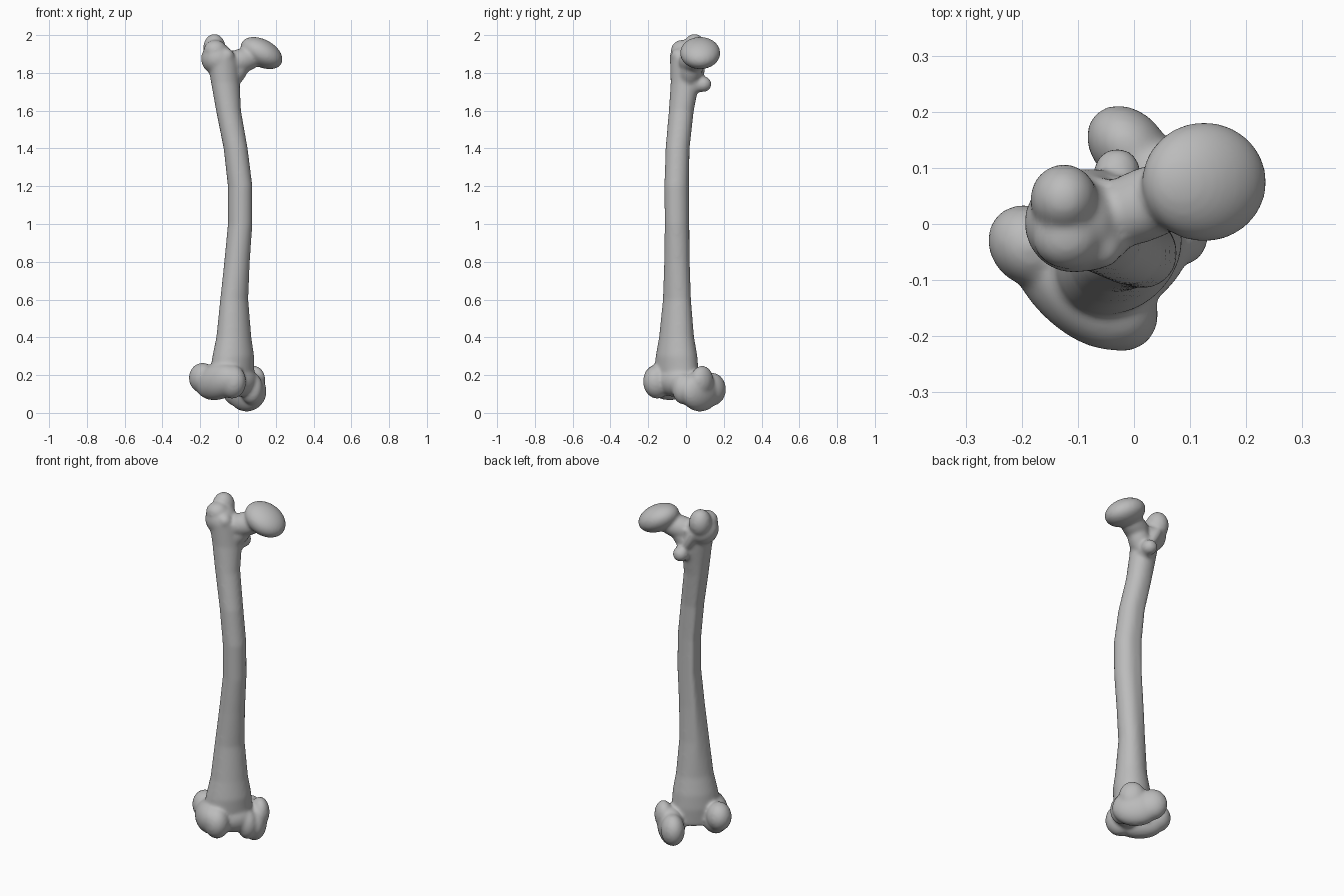
import bpy, bmesh, math
from mathutils import Vector, Matrix, Euler

cube = bpy.data.objects.get("Cube")
if cube:
    bpy.data.objects.remove(cube)

bm = bmesh.new()
# The knee end and the shaft are turned: "out" runs across, "back" runs rearward
TURN = math.radians(45)
OUT = Vector((math.cos(TURN), math.sin(TURN), 0))
BACK = Vector((-math.sin(TURN), math.cos(TURN), 0))


def ellipsoid(center, radii, rot=(0, 0, 0)):
    turn = Euler([math.radians(a) for a in rot]).to_matrix().to_4x4()
    matrix = Matrix.Translation(center) @ turn @ Matrix.Diagonal((*radii, 1))
    bmesh.ops.create_uvsphere(bm, u_segments=32, v_segments=20, radius=1, matrix=matrix)


def knee(out, back, z, radii, tilt=0):
    ellipsoid(OUT * out + BACK * back + Vector((0, 0, z)), radii, (tilt, 0, 45))


def loft(rings):
    for a, b in zip(rings, rings[1:]):
        for i in range(len(a)):
            j = (i + 1) % len(a)
            bm.faces.new((a[i], a[j], b[j], b[i]))
    bm.faces.new(rings[0][::-1])
    bm.faces.new(rings[-1])


# Shaft: height, centre x, centre y, half width across, half depth, rear ridge
stations = [
    (0.12, -0.03, -0.05, 0.13, 0.09, 0),
    (0.22, -0.03, -0.05, 0.13, 0.10, 0),
    (0.30, -0.025, -0.05, 0.12, 0.10, 0),
    (0.40, -0.022, -0.05, 0.10, 0.085, 0),
    (0.60, -0.02, -0.048, 0.08, 0.068, 0.008),
    (0.80, -0.005, -0.048, 0.069, 0.066, 0.014),
    (1.00, 0.012, -0.048, 0.063, 0.066, 0.018),
    (1.20, 0.012, -0.05, 0.063, 0.066, 0.018),
    (1.40, -0.012, -0.045, 0.063, 0.064, 0.014),
    (1.60, -0.05, -0.025, 0.067, 0.065, 0.008),
    (1.75, -0.067, -0.005, 0.08, 0.072, 0),
    (1.88, -0.08, 0.0, 0.09, 0.08, 0),
]
rings = []
for z, x, y, wide, deep, ridge in stations:
    ring = []
    for i in range(40):
        a = math.tau * i / 40
        rear = deep * math.sin(a) + ridge * max(0, math.sin(a)) ** 12
        ring.append(bm.verts.new(Vector((x, y, z)) + OUT * wide * math.cos(a) + BACK * rear))
    rings.append(ring)
loft(rings)

# Ball head and neck
ellipsoid((0.125, 0.075, 1.905), (0.12, 0.107, 0.073), (0, 28, 0))
ellipsoid((0.02, 0.035, 1.865), (0.13, 0.065, 0.064), (0, -14, 22))
ellipsoid((-0.02, 0.025, 1.80), (0.12, 0.06, 0.06), (0, -52, 20))

# Large outer knob, its rear crest and front shoulder
ellipsoid((-0.11, 0.0, 1.875), (0.085, 0.088, 0.085), (0, 0, 25))
ellipsoid((-0.125, 0.045, 1.93), (0.06, 0.062, 0.077))
ellipsoid((-0.12, -0.02, 1.92), (0.062, 0.06, 0.055))
ellipsoid((-0.06, -0.04, 1.89), (0.04, 0.04, 0.04))

# Small inner knob with the crest joining it to the large one
ellipsoid((-0.03, 0.09, 1.74), (0.043, 0.046, 0.042))
ellipsoid((-0.035, 0.05, 1.75), (0.045, 0.045, 0.06))
ellipsoid((-0.08, 0.065, 1.83), (0.03, 0.035, 0.12), (0, -30, 0))

# Inner and outer knee knobs, each with a rear lobe
knee(0.085, 0.02, 0.115, (0.072, 0.13, 0.108))
knee(0.09, 0.105, 0.125, (0.064, 0.082, 0.088))
knee(0.12, 0.0, 0.17, (0.05, 0.07, 0.08))
knee(-0.15, 0.0, 0.165, (0.08, 0.15, 0.095), -12)
knee(-0.16, 0.105, 0.185, (0.068, 0.078, 0.08))
knee(-0.13, -0.085, 0.165, (0.07, 0.08, 0.09))

# Grooved front surface between the knee knobs
knee(-0.04, -0.04, 0.17, (0.12, 0.085, 0.085))
knee(0.04, -0.06, 0.13, (0.055, 0.065, 0.085))

bmesh.ops.recalc_face_normals(bm, faces=bm.faces)
mesh = bpy.data.meshes.new("thigh_bone")
bm.to_mesh(mesh)
bm.free()
bone = bpy.data.objects.new("thigh_bone", mesh)
bpy.context.collection.objects.link(bone)

# Fuse the forms into one skin and soften the joins
fuse = bone.modifiers.new("Fuse", "REMESH")
fuse.mode = "VOXEL"
fuse.voxel_size = 0.008
fuse.use_smooth_shade = True
soften = bone.modifiers.new("Soften", "SMOOTH")
soften.factor = 0.5
soften.iterations = 14

grey = bpy.data.materials.new("bone_grey")
grey.use_nodes = True
colour = (0.5, 0.5, 0.5, 1)
grey.diffuse_color = colour
grey.node_tree.nodes["Principled BSDF"].inputs["Base Color"].default_value = colour
mesh.materials.append(grey)
